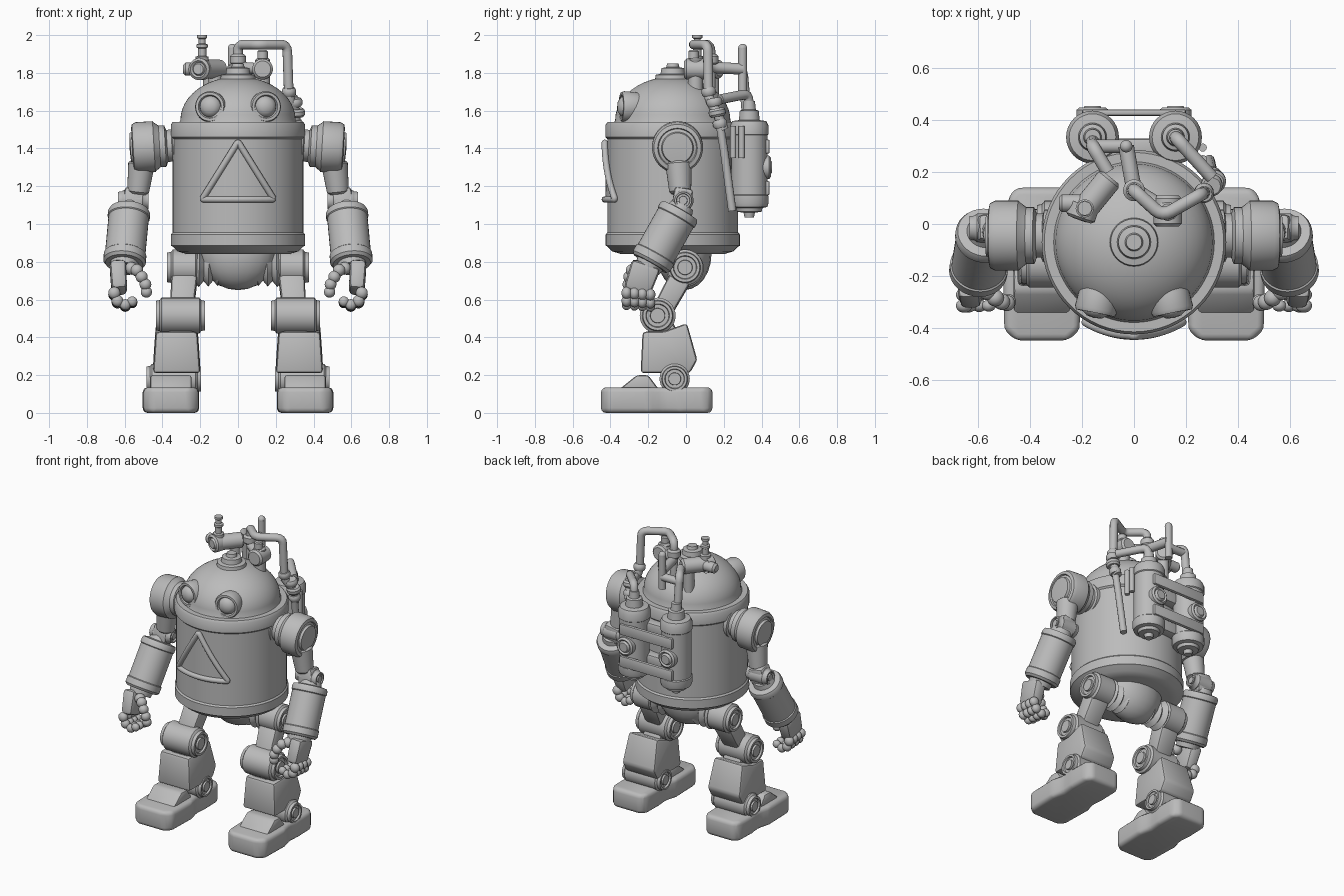
import bpy, bmesh
from math import cos, sin, pi, sqrt, radians
from mathutils import Vector, Matrix

cube = bpy.data.objects.get("Cube")
if cube:
    bpy.data.objects.remove(cube, do_unlink=True)

GREY = (0.5, 0.5, 0.5, 1)
mat = bpy.data.materials.new("plain grey")
mat.use_nodes = True
mat.diffuse_color = GREY
mat.node_tree.nodes["Principled BSDF"].inputs["Base Color"].default_value = GREY


def finish(name, bm, matrix=None, angle=35):
    if matrix:
        bm.transform(matrix)
    bmesh.ops.recalc_face_normals(bm, faces=bm.faces)
    me = bpy.data.meshes.new(name)
    bm.to_mesh(me)
    bm.free()
    me.materials.append(mat)
    for p in me.polygons:
        p.use_smooth = True
    me.set_sharp_from_angle(angle=radians(angle))
    bpy.context.collection.objects.link(bpy.data.objects.new(name, me))


def lathe(name, profile, loc=(0, 0, 0), axis=(0, 0, 1), steps=32):
    """Spin (radius, height) points around an axis."""
    bm = bmesh.new()
    vs = [bm.verts.new((r, 0, h)) for r, h in profile]
    es = [bm.edges.new(pair) for pair in zip(vs, vs[1:])]
    bmesh.ops.spin(bm, geom=vs + es, cent=(0, 0, 0), axis=(0, 0, 1), angle=2 * pi, steps=steps)
    bmesh.ops.remove_doubles(bm, verts=bm.verts, dist=0.0002)
    turn = Vector(axis).to_track_quat('Z', 'Y').to_matrix().to_4x4()
    finish(name, bm, Matrix.Translation(loc) @ turn)


def drum(name, a, b, r, r2=None, bevel=0.012, steps=28):
    """Capped cylinder from a to b with chamfered rims."""
    a, b = Vector(a), Vector(b)
    n, r2 = (b - a).length, r2 or r
    lathe(name, [(0, 0), (r - bevel, 0), (r, bevel), (r2, n - bevel), (r2 - bevel, n), (0, n)],
          a, b - a, steps)


def joint(name, centre, r, half):
    """Sideways pivot with stepped discs on both ends."""
    side = [(0, half), (r * .4, half), (r * .42, half - .012), (r * .62, half - .012), (r * .66, half),
            (r * .82, half), (r * .86, half - .02), (r, half - .03), (r, half - .06)]
    lathe(name, side + [(q, -h) for q, h in reversed(side)], centre, (1, 0, 0))


def prism(name, pts, lo, hi, across, bevel=0.02, taper=1.0, segs=2):
    """Extrude an outline; across='x' takes (y, z) points, across='z' takes (x, y)."""
    bm = bmesh.new()
    place = (lambda p, h: (h, p[0], p[1])) if across == 'x' else (lambda p, h: (p[0], p[1], h))
    rows = [[bm.verts.new(place(p, h)) for p in pts] for h in (lo, hi)]
    bm.faces.new(rows[0])
    bm.faces.new(rows[1])
    for i in range(len(pts)):
        j = (i + 1) % len(pts)
        bm.faces.new((rows[0][i], rows[0][j], rows[1][j], rows[1][i]))
    if taper != 1:
        top, mid = max(p[1] for p in pts), (lo + hi) / 2
        for v in bm.verts:
            if v.co.z > top - 0.08:
                v.co.x = mid + (v.co.x - mid) * taper
    bmesh.ops.recalc_face_normals(bm, faces=bm.faces)
    bmesh.ops.bevel(bm, geom=bm.edges[:], offset=bevel, segments=segs, profile=.5,
                    affect='EDGES', clamp_overlap=True)
    finish(name, bm)


def block(name, loc, size, axis=(0, 0, 1), bevel=0.02, taper=1.0):
    """Rounded box; taper scales its lower end."""
    bm = bmesh.new()
    bmesh.ops.create_cube(bm, size=1)
    for v in bm.verts:
        k = taper if v.co.z < 0 else 1
        v.co = Vector((v.co.x * size[0] * k, v.co.y * size[1] * k, v.co.z * size[2]))
    bmesh.ops.bevel(bm, geom=bm.edges[:], offset=bevel, segments=2, profile=.5, affect='EDGES')
    turn = Vector((0, 0, 1)).rotation_difference(Vector(axis)).to_matrix().to_4x4()
    finish(name, bm, Matrix.Translation(loc) @ turn)


def ball(name, loc, size):
    bm = bmesh.new()
    bmesh.ops.create_uvsphere(bm, u_segments=20, v_segments=12, radius=1)
    finish(name, bm, Matrix.Translation(loc) @ Matrix.Diagonal((*size, 1)))


def pipe(name, pts, r, bend=0.04, cyclic=False):
    """Round tube along a path with softened corners."""
    pts, path = [Vector(p) for p in pts], []
    for i, p in enumerate(pts):
        if not cyclic and i in (0, len(pts) - 1):
            path.append(p)
            continue
        q, n = pts[i - 1], pts[(i + 1) % len(pts)]
        a, b = p + (q - p).normalized() * bend, p + (n - p).normalized() * bend
        path += [a.lerp(p, t).lerp(p.lerp(b, t), t) for t in (0, .25, .5, .75, 1)]
    cu = bpy.data.curves.new(name, 'CURVE')
    cu.dimensions, cu.bevel_depth, cu.bevel_resolution, cu.use_fill_caps = '3D', r, 4, True
    sp = cu.splines.new('POLY')
    sp.points.add(len(path) - 1)
    for s, p in zip(sp.points, path):
        s.co = (*p, 1)
    sp.use_smooth = True
    sp.use_cyclic_u = cyclic
    cu.materials.append(mat)
    bpy.context.collection.objects.link(bpy.data.objects.new(name, cu))


# Barrel body, domed head and cap
CY = -0.07
lathe("body", [(0, .84), (.27, .84), (.32, .855), (.345, .88), (.355, .885), (.355, .945), (.346, .955),
               (.346, 1.45), (.356, 1.46), (.356, 1.525), (.346, 1.54), (.3, 1.54)], (0, CY, 0), steps=64)
dome = [(.305 * cos(i * pi / 24), 1.55 + .23 * sin(i * pi / 24)) for i in range(12)]
lathe("head_dome", [(.315, 1.53)] + dome + [(0, 1.78)], (0, CY, 0), steps=64)
lathe("head_cap", [(.095, 1.76), (.09, 1.79), (.065, 1.795), (.06, 1.825), (.035, 1.83), (.03, 1.85), (0, 1.85)],
      (0, CY, 0))


# Triangular chest badge wrapped around the barrel
def wrap(x, z, r):
    return Vector((x, CY - sqrt(r * r - x * x), z))


corners = [Vector((0, 1.435)), Vector((-.19, 1.13)), Vector((.19, 1.13))]
edge = [corners[i].lerp(corners[(i + 1) % 3], t / 10) for i in range(3) for t in range(10)]
pipe("badge_frame", [wrap(p.x, p.y, .36) for p in edge], .017, bend=.012, cyclic=True)
bm = bmesh.new()
bm.faces.new([bm.verts.new((p.x, 0, p.y)) for p in corners])
bmesh.ops.subdivide_edges(bm, edges=bm.edges[:], cuts=9, use_grid_fill=True)
for v in bm.verts:
    v.co = wrap(v.co.x, v.co.z, .356)
finish("badge_plate", bm)

# Pelvis
ball("pelvis", (0, -.01, .84), (.2, .145, .19))

for s, side in ((1, "left_"), (-1, "right_")):
    def P(x, y, z):
        return Vector((s * x, y, z))

    # Eye
    lathe(side + "eye", [(.06, -.1), (.078, 0), (.082, .06), (.076, .075), (.062, .075), (.056, .06),
                         (.05, .075), (.03, .09), (0, .095)], P(.135, -.27, 1.62), P(.2, -1, .02))

    # Shoulder
    lathe(side + "shoulder", [(.1, -.14), (.1, -.09), (.085, -.085), (.085, -.06), (.11, -.05), (.11, -.02),
                              (.125, 0), (.135, .01), (.135, .1), (.125, .12), (.105, .125), (.1, .115),
                              (.085, .12), (.08, .135), (0, .14)], P(.435, -.045, 1.41), P(1, 0, -.06), 40)
    # Arm
    drum(side + "upper_arm", P(.51, -.04, 1.33), P(.53, -.03, 1.16), .07, .058)
    block(side + "elbow_block", P(.555, -.02, 1.125), (.11, .1, .12), P(-.2, .15, 1), .018)
    joint(side + "elbow_pivot", P(.555, -.015, 1.125), .055, .08)
    top, low = P(.575, -.03, 1.075), P(.602, -.19, .79)
    arm = low - top
    n = arm.length
    lathe(side + "forearm", [(0, -.03), (.06, -.03), (.07, 0), (.105, .005), (.112, .02), (.112, .045),
                             (.107, .05), (.107, n - .06), (.113, n - .055), (.113, n - .015), (.1, n),
                             (.075, n), (.07, n + .03), (0, n + .03)], top, arm)
    # Hand with curled beaded fingers
    block(side + "palm", P(.632, -.235, .715), (.09, .16, .16), P(.05, .35, 1), .025, .9)
    for f in range(4):
        y = -.315 + f * .042
        beads = [(.655, .635, .032), (.638, .593, .031), (.597, .573, .029), (.56, .59, .027)]
        for i, (x, z, r) in enumerate(beads):
            ball(f"{side}finger_{f + 1}_{i + 1}", P(x, y, z - f * .003), (r, r * .85, r))
    thumb = [(.565, -.26, .765), (.535, -.285, .755), (.51, -.3, .72), (.49, -.305, .68), (.485, -.3, .64)]
    for i, p in enumerate(thumb):
        ball(f"{side}thumb_{i + 1}", P(*p), (.034 - i * .001,) * 3)

    # Hip with ribbed sleeve
    ribs = [(.055 + .03 * (i % 2) + .002 * i, .025 * i) for i in range(9)]
    lathe(side + "hip_sleeve", ribs, P(.03, -.005, .76), P(1, 0, .03))
    joint(side + "hip", P(.285, -.005, .77), .095, .09)
    block(side + "thigh", P(.29, -.07, .64), (.14, .12, .22), P(-.08, .55, 1), .02, .9)
    # Knee, shin and ankle
    joint(side + "knee", P(.305, -.15, .515), .095, .13)
    prism(side + "knee_fork", [(-.2, .4), (-.2, .5), (-.09, .52), (-.03, .4)], s * .305 - .07, s * .305 + .07, 'x')
    prism(side + "shin", [(-.24, .21), (-.23, .43), (-.12, .43), (.005, .475), (.06, .28), (.02, .21)],
          s * .325 - .125, s * .325 + .125, 'x', .018, .88)
    joint(side + "ankle", P(.34, -.06, .18), .08, .145)
    # Foot
    cx = s * .355
    half = [(.1, -.45), (.145, -.41), (.15, -.2), (.128, -.12), (.135, -.03), (.132, .1), (.1, .14)]
    outline = [(cx + x, y) for x, y in half] + [(cx - x, y) for x, y in reversed(half)]
    prism(side + "foot", outline, 0, .135, 'z', .028, 1, 3)
    prism(side + "instep", [(-.36, .12), (-.26, .2), (-.2, .2), (-.14, .12)], cx - .11, cx + .11, 'x', .015)

    # Back tank with banded ends and round knob
    lathe(side + "tank", [(0, 1.035), (.025, 1.035), (.03, 1.06), (.065, 1.065), (.07, 1.085), (.095, 1.09),
                          (.102, 1.11), (.102, 1.15), (.096, 1.155), (.096, 1.47), (.102, 1.475), (.102, 1.52),
                          (.09, 1.545), (.055, 1.55), (.05, 1.6), (.035, 1.605), (.03, 1.65), (0, 1.65)],
          P(.16, .335, 0))
    lathe(side + "tank_knob", [(.062, -.03), (.062, .02), (.05, .03), (.04, .022), (.03, .035), (0, .035)],
          P(.16, .42, 1.3), (0, 1, 0))

# Straps and mounts joining the tanks
for name, z in (("upper", 1.41), ("lower", 1.19)):
    block(name + "_strap", (0, .43, z), (.4, .025, .075), bevel=.008)
    block(name + "_tank_mount", (0, .29, z), (.26, .08, .08), bevel=.015)

# Arched pipe on the left, running from the dome over to the side hose
pipe("arched_pipe", [(0, .13, 1.72), (0, .13, 1.95), (.11, .03, 1.95), (.26, .115, 1.95), (.27, .12, 1.66),
                     (.31, .16, 1.6), (.3, .2, 1.5)], .026)
pipe("side_hose", [(.305, .17, 1.58), (.3, .2, 1.4), (.29, .245, 1.07)], .022)
pipe("left_tank_feed", [(.16, .335, 1.6), (.165, .33, 1.69), (.3, .18, 1.66)], .026)
for i, y in enumerate((.25, .295)):
    pipe(f"short_rod_{i + 1}", [(.265, y, 1.35), (.265, y, 1.52)], .016)
for i, (x, y, z, r) in enumerate([(.27, .12, 1.7, .038), (.3, .15, 1.645, .042), (.31, .165, 1.59, .045),
                                  (.305, .18, 1.53, .038)]):
    lathe(f"hose_collar_{i + 1}", [(0, -.022), (r * .8, -.022), (r, -.01), (r, .01), (r * .8, .022), (0, .022)],
          (x, y, z), (0, -.2, 1), 20)

# Right tank riser, upright post and low run across the dome
pipe("right_riser", [(-.16, .32, 1.6), (-.16, .3, 1.82), (-.1, .2, 1.82)], .026)
pipe("low_run", [(-.03, .3, 1.82), (0, .13, 1.83), (.13, .05, 1.82)], .03)
pipe("post_link", [(-.16, .3, 1.78), (-.03, .3, 1.78)], .026)
pipe("upright_post", [(-.03, .3, 1.7), (-.03, .3, 1.93)], .024)
ball("post_tip", (-.03, .3, 1.93), (.024, .024, .024))

# Valve with chimney and dome fittings
drum("valve_body", (-.2, .045, 1.82), (-.09, .18, 1.82), .05)
lathe("valve_face", [(.058, -.03), (.058, .02), (.045, .03), (.035, .02), (.028, .032), (0, .032)],
      (-.2, .045, 1.82), (-.35, -1, 0))
drum("valve_cross", (-.29, .08, 1.82), (-.13, .08, 1.82), .034)
drum("valve_foot", (-.12, .14, 1.62), (-.12, .14, 1.82), .035)
lathe("chimney", [(.035, 1.82), (.035, 1.885), (.022, 1.89), (.022, 1.93), (.03, 1.935), (.03, 1.95),
                  (.018, 1.955), (.018, 1.98), (.027, 1.985), (.027, 2.0), (0, 2.0)], (-.19, .06, 0), steps=20)
drum("dome_fitting", (.13, .05, 1.66), (.13, .05, 1.88), .04)
drum("fitting_disc", (.13, -.01, 1.82), (.13, .11, 1.82), .055)
drum("arch_collar", (0, .13, 1.84), (0, .13, 1.9), .042)
drum("arch_nut", (.13, .04, 1.87), (.13, .04, 1.92), .028, bevel=.006)
